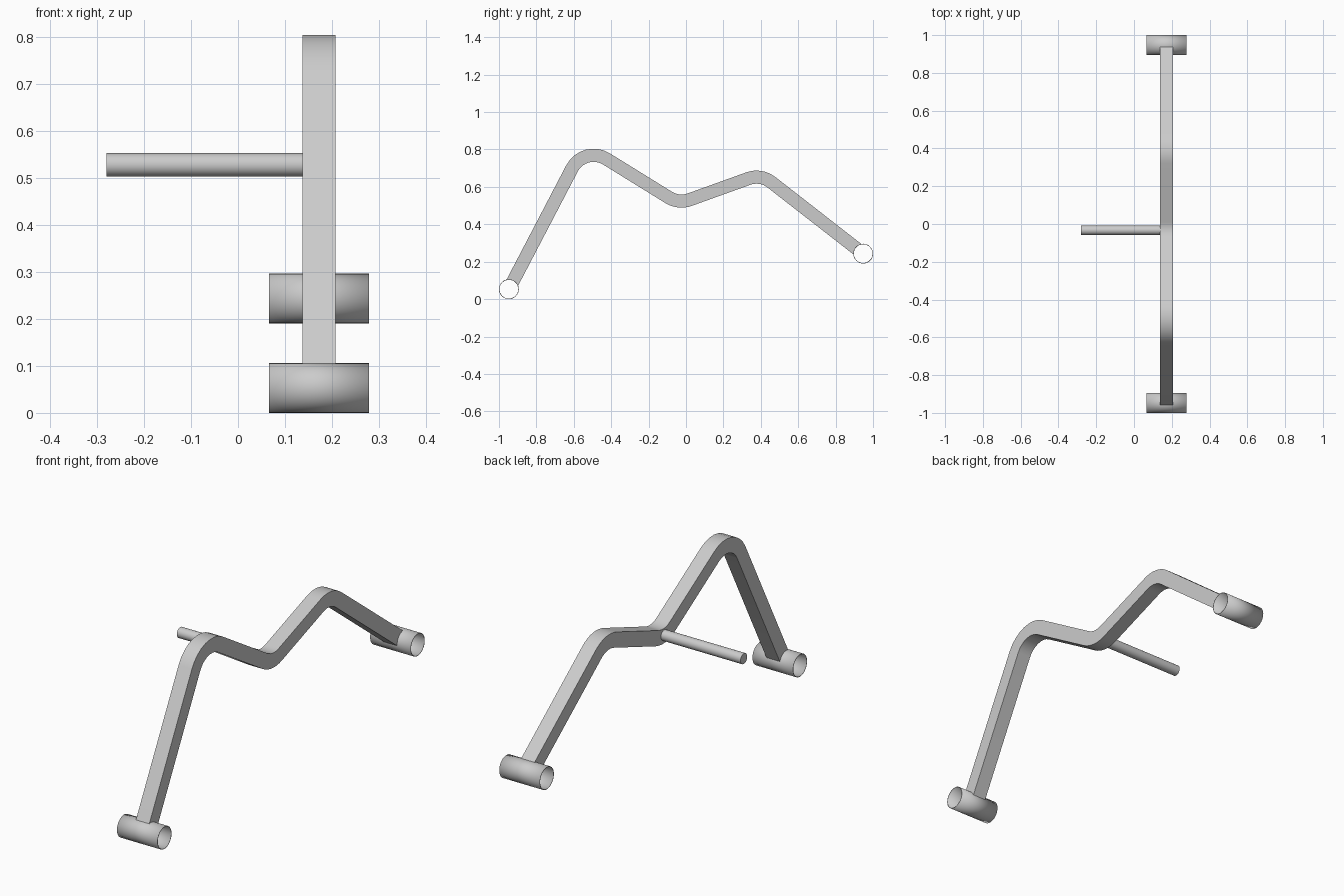
import bpy, bmesh
from math import sin, cos, radians, sqrt, pi
from mathutils import Vector, Matrix

cube = bpy.data.objects.get("Cube")
if cube:
    bpy.data.objects.remove(cube, do_unlink=True)

grey = bpy.data.materials.new("plain_grey")
grey.use_nodes = True
colour = (0.6, 0.6, 0.6, 1)
grey.diffuse_color = colour
grey.node_tree.nodes["Principled BSDF"].inputs["Base Color"].default_value = colour

BAR_X = 0.172      # middle of the bar and sleeves
HALF = 0.035       # half the bar thickness
BEND = 0.13        # bend radius on the bar's centre line
SLEEVE_R = 0.053
FRONT = Vector((-0.947, 0.053))   # sleeve centres as (y, z)
BACK = Vector((0.947, 0.243))


def add_object(name, bm):
    bmesh.ops.recalc_face_normals(bm, faces=bm.faces)
    mesh = bpy.data.meshes.new(name)
    bm.to_mesh(mesh)
    bm.free()
    mesh.materials.append(grey)
    obj = bpy.data.objects.new(name, mesh)
    bpy.context.collection.objects.link(obj)
    bpy.ops.object.select_all(action='DESELECT')
    obj.select_set(True)
    bpy.context.view_layer.objects.active = obj
    bpy.ops.object.shade_smooth_by_angle(angle=radians(35))
    return obj


def rod(name, x, y, z, radius, length, capped):
    bm = bmesh.new()
    bmesh.ops.create_cone(bm, cap_ends=capped, segments=32, radius1=radius,
                          radius2=radius, depth=length,
                          matrix=Matrix.Translation((x, y, z)) @ Matrix.Rotation(pi / 2, 4, 'Y'))
    return add_object(name, bm)


# Bent bar: each bend is an arc (centre y, centre z, slope in, slope out)
bends = [(-0.494, 0.639, 62, -32), (-0.024, 0.654, -32, 20), (0.377, 0.522, 20, -37.9)]
stations = []
for cy, cz, a, b in bends:
    side = 1 if a > b else -1
    for i in range(9):
        t = radians(a + (b - a) * i / 8)
        normal = Vector((-sin(t), cos(t)))
        stations.append((Vector((cy, cz)) + normal * BEND * side, normal))


def coped_end(centre, station, sign):
    # Points where the bar meets the sleeve, from top edge to bottom edge
    normal = station[1]
    along = Vector((normal.y, -normal.x)) * sign
    offsets = [HALF * (1 - i / 4) for i in range(9)]
    return [centre + normal * o + along * sqrt(SLEEVE_R ** 2 - o * o) for o in offsets]


top = [p + n * HALF for p, n in stations]
bottom = [p - n * HALF for p, n in stations]
outline = (top + coped_end(BACK, stations[-1], -1) + bottom[::-1]
           + coped_end(FRONT, stations[0], 1)[::-1])
bm = bmesh.new()
face = bm.faces.new([bm.verts.new((BAR_X - HALF, p.x, p.y)) for p in outline])
extruded = bmesh.ops.extrude_face_region(bm, geom=[face], use_keep_orig=True)
moved = [v for v in extruded["geom"] if isinstance(v, bmesh.types.BMVert)]
bmesh.ops.translate(bm, verts=moved, vec=(2 * HALF, 0, 0))
add_object("bent_bar", bm)

# Open sleeves at both ends
for name, centre in (("front_sleeve", FRONT), ("back_sleeve", BACK)):
    sleeve = rod(name, BAR_X, centre.x, centre.y, SLEEVE_R, 0.212, False)
    wall = sleeve.modifiers.new("wall", 'SOLIDIFY')
    wall.thickness = 0.003
    wall.offset = -1

# Side pin
rod("side_pin", -0.07, -0.033, 0.527, 0.025, 0.42, True)
